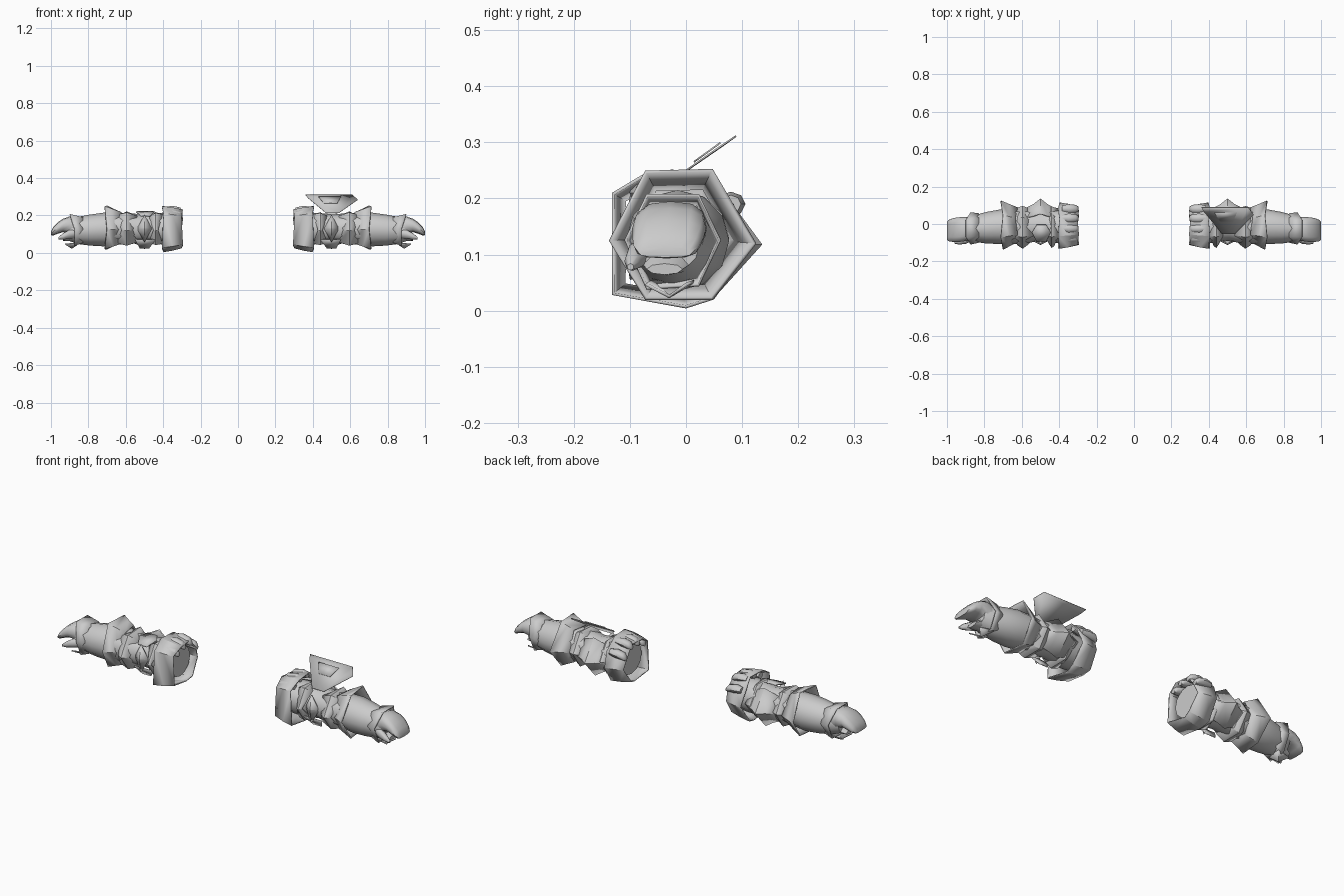
import bpy, bmesh, math

grey = bpy.data.materials.new("plain grey")
grey.diffuse_color = (0.6, 0.6, 0.6, 1)


def make(name, verts, faces, side=1, thick=0.0, smooth=30, mirror_name=True):
    if mirror_name:
        name = ("right_" if side > 0 else "left_") + name
    me = bpy.data.meshes.new(name)
    me.from_pydata([(side * x, y, z) for x, y, z in verts], [], faces)
    bm = bmesh.new()
    bm.from_mesh(me)
    bmesh.ops.recalc_face_normals(bm, faces=bm.faces)
    bm.to_mesh(me)
    bm.free()
    ob = bpy.data.objects.new(name, me)
    bpy.context.collection.objects.link(ob)
    me.materials.append(grey)
    if thick:
        mod = ob.modifiers.new("thickness", "SOLIDIFY")
        mod.thickness = thick
        mod.offset = -1
    bpy.context.view_layer.objects.active = ob
    ob.select_set(True)
    bpy.ops.object.shade_smooth_by_angle(angle=math.radians(smooth))
    ob.select_set(False)
    return ob


def skin(rings, closed=True, caps=False):
    """Join equal rings of points into a surface."""
    n = len(rings[0])
    verts = [p for r in rings for p in r]
    faces = []
    for i in range(len(rings) - 1):
        for j in range(n if closed else n - 1):
            k = (j + 1) % n
            faces.append((i * n + j, i * n + k, (i + 1) * n + k, (i + 1) * n + j))
    if caps:
        faces += [tuple(range(n)), tuple(range(len(verts) - n, len(verts)))]
    return verts, faces


def loft(name, sections, side, n=12, power=1.0, smooth=50):
    """Rounded limb; sections are x, centre y, centre z, radius y, radius z."""
    def sp(v):
        return math.copysign(abs(v) ** power, v)
    rings = [[(x, cy + ry * sp(math.cos(2 * math.pi * j / n)),
               cz + rz * sp(math.sin(2 * math.pi * j / n))) for j in range(n)]
             for x, cy, cz, ry, rz in sections]
    make(name, *skin(rings, caps=True), side, 0, smooth)


def band(name, poly, stations, side, zig=0.0, thick=0.006):
    """Faceted armour ring; stations are x, scale. Zig gives pointed edges."""
    cy = sum(p[0] for p in poly) / len(poly)
    cz = sum(p[1] for p in poly) / len(poly)
    last = len(stations) - 1
    rings = []
    for i, (x, s) in enumerate(stations):
        push = zig * (-1 if i == 0 else 1 if i == last else 0)
        rings.append([(x + push * (1 if j % 2 else -1), cy + (y - cy) * s, cz + (z - cz) * s)
                      for j, (y, z) in enumerate(poly)])
    make(name, *skin(rings), side, thick, 25)


cuff_poly = [(-.132, .21), (-.065, .25), (.03, .25), (.085, .19), (.115, .115),
             (.05, .02), (0, .004), (-.132, .028)]
hex_poly = [(-.13, .12), (-.07, .215), (.035, .22), (.095, .125), (.035, .04), (-.07, .04)]
elbow_poly = [(-.132, .125), (-.07, .245), (.045, .248), (.12, .12), (.045, .024), (-.07, .024)]

for s in (-1, 1):
    # upper arm sleeve, elbow and forearm
    loft("upper_arm", [(.33, -.015, .13, .085, .08), (.39, -.015, .13, .09, .085),
                       (.45, -.01, .13, .085, .082), (.51, -.01, .13, .08, .075),
                       (.57, -.015, .13, .088, .082), (.66, -.015, .13, .092, .085)], s)
    loft("forearm", [(.64, -.015, .13, .088, .085), (.72, -.015, .125, .092, .09),
                     (.79, -.02, .122, .084, .083), (.86, -.025, .12, .07, .072),
                     (.91, -.03, .122, .055, .055)], s)
    # shoulder cuff, flaring towards the elbow, with raised pads
    band("shoulder_cuff", cuff_poly, [(.298, .84), (.35, .94), (.402, 1.0)], s, 0.004)
    for i, (py, pz) in enumerate([(-.075, .205), (-.025, .225), (.03, .225), (.08, .185)]):
        loft("cuff_pad_%d" % i, [(.296, py, pz - .01, .012, .012), (.31, py, pz, .022, .018),
                                 (.35, py, pz + .005, .026, .022),
                                 (.385, py, pz + .005, .018, .016)], s, 8)
    # pointed arm rings
    band("upper_ring", hex_poly, [(.415, .9), (.44, .98), (.465, .82)], s, .012)
    band("lower_ring", hex_poly, [(.55, .8), (.595, 1.02), (.635, .86)], s, .012)
    band("elbow_ring", elbow_poly, [(.63, .72), (.67, .86), (.708, 1.0)], s, .006)

    # peaked back guard at the middle of the arm
    rings = []
    for x, top, out, low in [(.42, .19, .085, .06), (.46, .205, .105, .045),
                             (.5, .225, .136, .02), (.54, .205, .105, .045),
                             (.58, .19, .085, .06)]:
        rings.append([(x, out * .42, top), (x, out, .118), (x, out * .35, low)])
    make("back_guard", *skin(rings, closed=False), s, .006, 20)

    # diamond plate at the front of the elbow
    make("front_diamond", [(.5, -.1, .205), (.54, -.092, .13), (.5, -.1, .055),
                           (.46, -.092, .13), (.5, -.112, .13)],
         [(0, 1, 4), (1, 2, 4), (2, 3, 4), (3, 0, 4)], s, .006, 15)
    # lower pointed plate
    make("under_plate", [(.44, -.085, .07), (.55, -.085, .07), (.525, -.05, .024),
                         (.475, -.05, .024)], [(0, 1, 2, 3)], s, .006, 15)

    # wrist guard with points over and under the hand
    wrist = [(-.1, .125), (-.065, .19), (.02, .19), (.055, .125), (.02, .06), (-.065, .055)]
    rings = [[(.83, y * .95, .122 + (z - .122) * .95) for y, z in wrist],
             [(.875 + .025 * (j in (1, 2)), y * 1.05, .122 + (z - .122) * 1.2)
              for j, (y, z) in enumerate(wrist)]]
    make("wrist_guard", *skin(rings), s, .005, 25)
    make("palm_point", [(.85, -.06, .055), (.85, .015, .055), (.925, .0, .05),
                        (.89, -.03, .028), (.925, -.07, .05)],
         [(0, 1, 3), (1, 2, 3), (0, 3, 4)], s, .006, 15)

    # curled mitten hand and thumb
    loft("hand", [(.86, -.025, .13, .06, .055), (.9, -.027, .148, .064, .047),
                  (.935, -.03, .147, .066, .036), (.965, -.032, .132, .064, .03),
                  (.988, -.035, .115, .058, .022), (1.0, -.037, .104, .048, .009)],
         s, 12, .75)
    loft("thumb", [(.865, -.07, .105, .02, .026), (.9, -.086, .1, .02, .024),
                   (.935, -.095, .088, .015, .017), (.96, -.099, .078, .006, .006)], s, 8)
    loft("lower_fingers", [(.87, -.03, .095, .045, .028), (.905, -.035, .083, .042, .02),
                           (.935, -.038, .074, .032, .01)], s, 8)

# large wing plate standing on the right arm only
make("right_wing_plate", [(.36, .09, .31), (.61, .09, .31), (.64, .05, .283),
                          (.54, -.05, .213), (.47, -.05, .213), (.375, .065, .292)],
     [(0, 5, 4, 3, 2, 1)], 1, .003, 15, False)
# raised inset panel on the wing plate
make("right_wing_panel", [(.43, .062, .298), (.55, .062, .298), (.53, .015, .264),
                          (.46, .015, .264)], [(0, 3, 2, 1)], 1, .003, 15, False)
# small top plate on the left arm only
make("left_top_plate", [(.545, -.045, .222), (.52, -.005, .225), (.47, -.005, .225),
                        (.445, -.045, .222), (.47, -.095, .2), (.52, -.095, .2)],
     [(0, 1, 2, 3, 4, 5)], -1, .005, 15, False)
